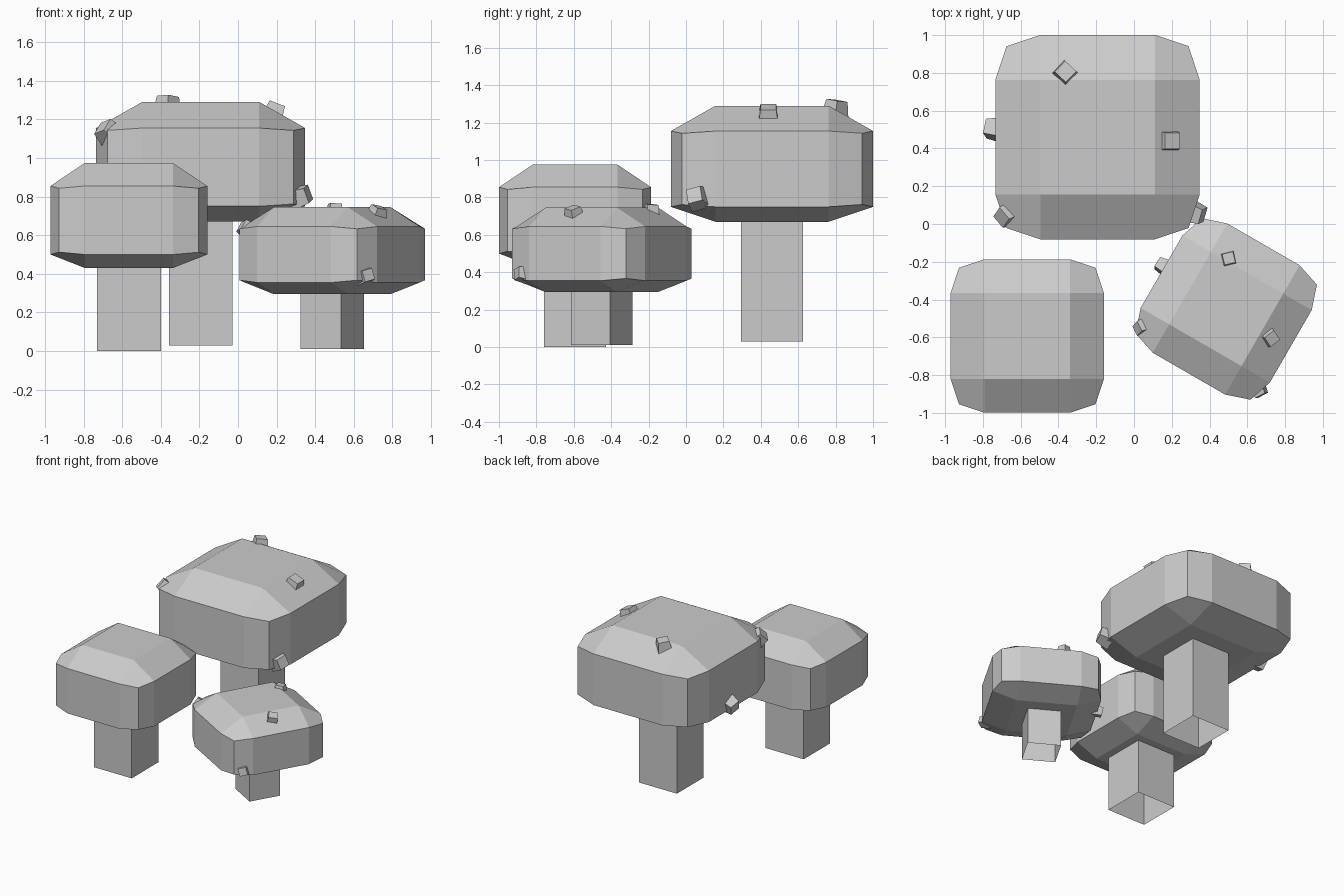
import bpy, bmesh, math
from mathutils import Matrix, Vector

cube = bpy.data.objects.get("Cube")
if cube:
    bpy.data.objects.remove(cube, do_unlink=True)

grey = bpy.data.materials.new("plain_grey")
grey.use_nodes = True
COLOUR = (0.6, 0.6, 0.6, 1)
grey.diffuse_color = COLOUR
grey.node_tree.nodes["Principled BSDF"].inputs["Base Color"].default_value = COLOUR


def finish(bm, name, matrix):
    mesh = bpy.data.meshes.new(name)
    bmesh.ops.recalc_face_normals(bm, faces=bm.faces[:])
    bm.to_mesh(mesh)
    bm.free()
    mesh.materials.append(grey)
    obj = bpy.data.objects.new(name, mesh)
    obj.matrix_world = matrix
    bpy.context.collection.objects.link(obj)


def placed(centre, turn):
    return Matrix.Translation((*centre, 0)) @ Matrix.Rotation(math.radians(turn), 4, 'Z')


# Blocky crown: cube with its caps cut in three, then rounded into chamfers
def crown(name, centre, turn, half, levels):
    bottom, low, high, top = levels
    bm = bmesh.new()
    bmesh.ops.create_cube(bm, size=2)
    flat_edges = [e for e in bm.edges if abs(e.verts[0].co.z - e.verts[1].co.z) < 0.1]
    bmesh.ops.subdivide_edges(bm, edges=flat_edges, cuts=2, use_grid_fill=True)
    for v in bm.verts:
        outer = [abs(c) > 0.9 for c in v.co[:2]]
        up = v.co.z > 0
        reach = 0.89 if all(outer) else 1.0
        for i in range(2):
            v.co[i] = math.copysign(half * (reach if outer[i] else 0.56), v.co[i])
        if not any(outer):
            v.co.z = top if up else bottom
        else:
            dip = 0.012 if all(outer) else 0
            v.co.z = high - dip if up else low + dip
    finish(bm, name, placed(centre, turn))


# Square trunk, open at the foot
def trunk(name, centre, turn, half, foot, head):
    bm = bmesh.new()
    bmesh.ops.create_cube(bm, size=2)
    base = [f for f in bm.faces if f.normal.z < -0.9]
    bmesh.ops.delete(bm, geom=base, context='FACES')
    for v in bm.verts:
        v.co = (v.co.x * half, v.co.y * half, head if v.co.z > 0 else foot)
    finish(bm, name, placed(centre, turn))


# Small tapered block standing on the crown surface
def knob(name, place, normal, spin, width):
    bm = bmesh.new()
    bmesh.ops.create_cone(bm, cap_ends=True, segments=4, depth=width * 0.9,
                          radius1=width * 0.7, radius2=width * 0.52,
                          matrix=Matrix.Rotation(math.radians(45), 4, 'Z'))
    facing = Vector(normal).to_track_quat('Z', 'Y').to_matrix().to_4x4()
    finish(bm, name, Matrix.Translation(place) @ facing
           @ Matrix.Rotation(math.radians(spin), 4, 'Z'))


# name, centre, turn, crown half width, crown levels, trunk half width, trunk foot
TREES = [
    ("large", (-0.193, 0.46), 0, 0.541, (0.67, 0.75, 1.155, 1.29), 0.165, 0.03),
    ("medium", (-0.565, -0.593), 0, 0.406, (0.43, 0.5, 0.855, 0.975), 0.166, 0),
    ("small", (0.488, -0.45), -30, 0.395, (0.295, 0.355, 0.645, 0.745), 0.121, 0.01),
]
for name, centre, turn, half, levels, stem, foot in TREES:
    crown(name + "_crown", centre, turn, half, levels)
    trunk(name + "_trunk", centre, turn, stem, foot, levels[0] + 0.05)

# Knobs: place, direction, spin, width
LARGE_KNOBS = [
    ((-0.365, 0.8, 1.27), (0.05, 0.15, 1), -25, 0.11),
    ((0.185, 0.44, 1.235), (0.35, 0, 0.9), 0, 0.115),
    ((-0.67, 0.05, 1.13), (-0.6, -0.3, 0.6), 20, 0.11),
    ((-0.735, 0.5, 0.79), (-1, 0.1, -0.3), 20, 0.11),
    ((0.32, 0.06, 0.8), (0.8, -0.3, 0.25), 15, 0.11),
]
SMALL_KNOBS = [
    ((0.5, -0.185, 0.727), (0.05, 0.1, 1), 40, 0.08),
    ((0.72, -0.6, 0.71), (0.3, -0.17, 0.9), -25, 0.085),
    ((0.045, -0.545, 0.63), (-0.7, -0.2, 0.5), 20, 0.08),
    ((0.66, -0.875, 0.39), (0.4, -0.8, 0.1), 15, 0.08),
    ((0.155, -0.225, 0.375), (-0.87, 0.5, -0.2), 15, 0.08),
]
for size, knobs in (("large", LARGE_KNOBS), ("small", SMALL_KNOBS)):
    for i, spec in enumerate(knobs, 1):
        knob(f"{size}_crown_knob_{i}", *spec)
